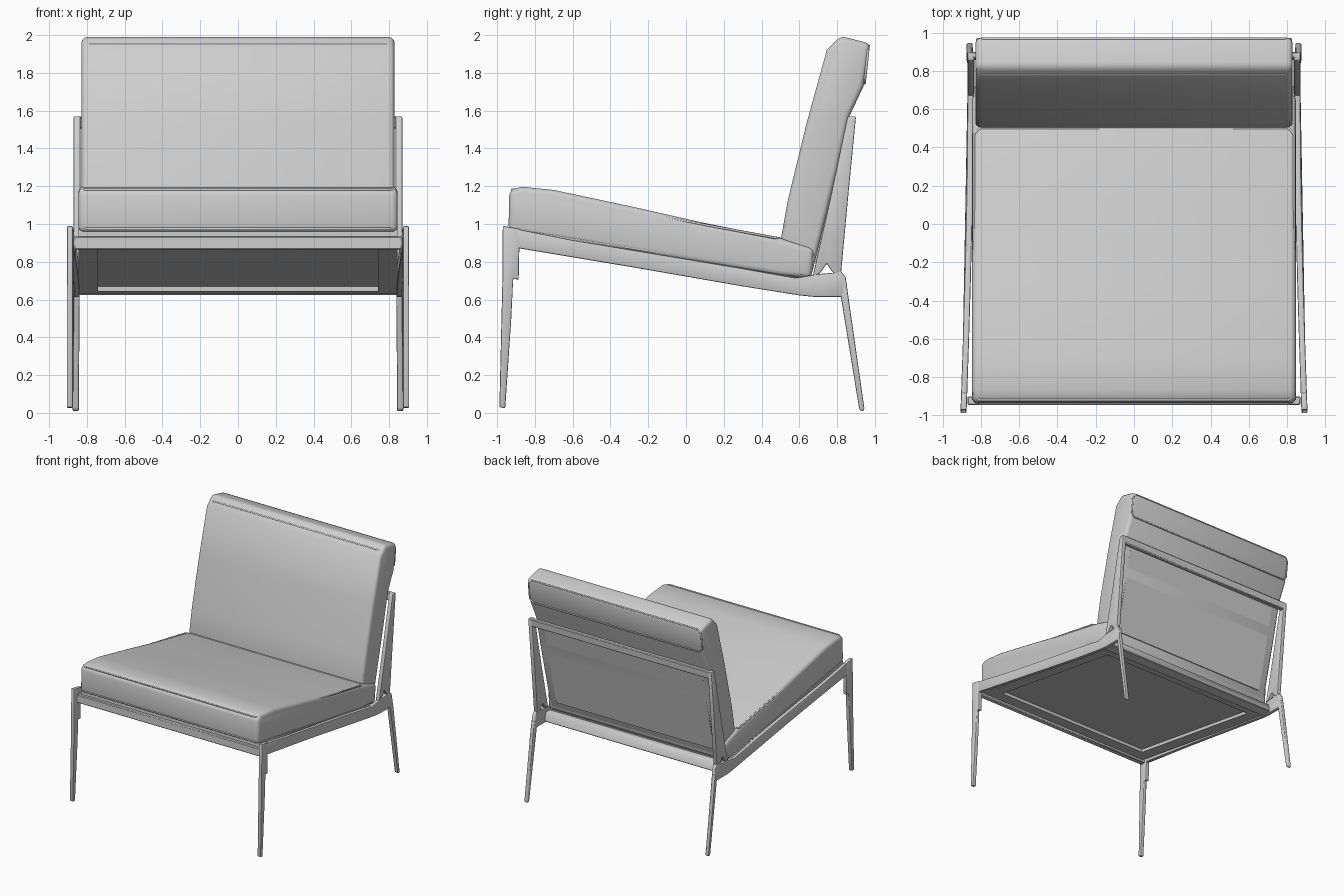
import bpy, bmesh, math
from mathutils import Vector

cube = bpy.data.objects.get("Cube")
if cube:
    bpy.data.objects.remove(cube, do_unlink=True)

grey = bpy.data.materials.new("light_grey")
grey.use_nodes = True
grey.diffuse_color = (0.62, 0.62, 0.62, 1)
grey.node_tree.nodes["Principled BSDF"].inputs["Base Color"].default_value = grey.diffuse_color


def finish(obj):
    """Give an object the material and smooth shading with sharp edges."""
    obj.data.materials.append(grey)
    bpy.ops.object.select_all(action='DESELECT')
    obj.select_set(True)
    bpy.context.view_layer.objects.active = obj
    bpy.ops.object.shade_smooth_by_angle(angle=math.radians(40))


def prism(name, profile, x0, x1, bevel=0.006, segments=1, shape=None):
    """Extrude a (y, z) side profile from x0 to x1 and round its edges."""
    bm = bmesh.new()
    face = bm.faces.new([bm.verts.new((x0, y, z)) for y, z in profile])
    out = bmesh.ops.extrude_face_region(bm, geom=[face])
    for v in out["geom"]:
        if isinstance(v, bmesh.types.BMVert):
            v.co.x = x1
    bmesh.ops.recalc_face_normals(bm, faces=bm.faces)
    if bevel:
        edges = [e for e in bm.edges if e.calc_face_angle(0) > math.radians(35)]
        bmesh.ops.bevel(bm, geom=edges, offset=bevel, segments=segments,
                        profile=0.5, affect='EDGES', clamp_overlap=True)
    if shape:
        for v in bm.verts:
            v.co = shape(v.co)
        bmesh.ops.recalc_face_normals(bm, faces=bm.faces)
    mesh = bpy.data.meshes.new(name)
    bm.to_mesh(mesh)
    bm.free()
    obj = bpy.data.objects.new(name, mesh)
    bpy.context.collection.objects.link(obj)
    finish(obj)
    return obj


def piping(name, start, end, half):
    """Thin seam cord around a rectangle between two (y, z) edges."""
    curve = bpy.data.curves.new(name, 'CURVE')
    curve.dimensions = '3D'
    curve.bevel_depth = 0.007
    curve.bevel_resolution = 2
    a, b = [Vector((0, *p)) for p in (start, end)]
    side, along = Vector((half, 0, 0)), (b - a).normalized() * 0.03
    cut = Vector((0.03, 0, 0))
    pts = [a - side + along, a - side + cut, a + side - cut, a + side + along,
           b + side - along, b + side - cut, b - side + cut, b - side - along]
    spline = curve.splines.new('POLY')
    spline.points.add(len(pts) - 1)
    for p, co in zip(spline.points, pts):
        p.co = (*co, 1)
    spline.use_cyclic_u = True
    obj = bpy.data.objects.new(name, curve)
    bpy.context.collection.objects.link(obj)
    curve.materials.append(grey)


# Cushions
prism("seat_cushion",
      [(-0.94, 0.96), (-0.935, 1.18), (-0.87, 1.197), (-0.7, 1.18), (-0.3, 1.095),
       (0.1, 1.005), (0.5, 0.925), (0.68, 0.87), (0.665, 0.71), (0.5, 0.725),
       (0, 0.805), (-0.5, 0.89)], -0.845, 0.845, 0.03, 3)
prism("back_cushion",
      [(0.5, 0.91), (0.54, 1.13), (0.64, 1.54), (0.745, 1.92), (0.82, 1.995),
       (0.975, 1.955), (0.96, 1.83), (0.94, 1.73), (0.865, 1.57), (0.8, 1.28),
       (0.665, 0.73), (0.6, 0.86)], -0.828, 0.828, 0.028, 3)
prism("back_inner_panel",
      [(0.842, 1.50), (0.85, 1.50), (0.69, 0.80), (0.682, 0.80)], -0.75, 0.75, 0)

piping("seat_top_piping", (-0.92, 1.182), (0.5, 0.922), 0.836)
piping("seat_bottom_piping", (-0.935, 0.975), (0.655, 0.722), 0.836)
piping("back_front_piping", (0.52, 0.95), (0.785, 1.955), 0.818)
piping("back_rear_piping", (0.945, 1.745), (0.967, 1.945), 0.818)


# Side frames, bowed outward toward the front
def bow(sign):
    def shape(co):
        t = max(0, (0.5 - co.y) / 1.47)
        x = co.x + 0.036 * t ** 1.5
        if co.y > 0.8 and co.z < 0.6:
            x += 0.005
        return Vector((x * sign, co.y, co.z))
    return shape


side_parts = {
    "front_leg": [(-0.97, 0.99), (-0.972, 0.7), (-0.988, 0.03), (-0.957, 0.025),
                  (-0.925, 0.5), (-0.915, 0.71), (-0.886, 0.705), (-0.88, 0.975)],
    "side_rail": [(-0.9, 0.975), (-0.9, 0.874), (-0.6, 0.824), (-0.3, 0.774),
                  (0, 0.722), (0.3, 0.67), (0.6, 0.622), (0.68, 0.614), (0.825, 0.614),
                  (0.855, 0.68), (0.82, 0.755), (0.78, 0.742), (0.7, 0.735),
                  (0.58, 0.715), (0.3, 0.765), (0, 0.815), (-0.3, 0.865), (-0.6, 0.915)],
    "rear_leg": [(0.825, 0.745), (0.845, 0.72), (0.862, 0.6), (0.945, 0.02),
                 (0.935, 0.006), (0.917, 0.02), (0.82, 0.615), (0.79, 0.7)],
    "back_post": [(0.855, 1.57), (0.9, 1.57), (0.86, 1.16), (0.82, 0.73),
                  (0.78, 0.74), (0.745, 0.79), (0.71, 0.74), (0.67, 0.72), (0.76, 1.12)],
}
for side, sign in (("left", 1), ("right", -1)):
    for part, profile in side_parts.items():
        inner, outer = (0.834, 0.87) if part == "back_post" else (0.838, 0.87)
        prism(f"{side}_{part}", profile, inner, outer, 0.007, 2, bow(sign))

# Cross rails
prism("front_rail", [(-0.945, 0.865), (-0.945, 0.935), (-0.9, 0.935), (-0.9, 0.865)],
      -0.87, 0.87)
prism("rear_rail", [(0.62, 0.625), (0.62, 0.70), (0.7, 0.70), (0.72, 0.625)],
      -0.85, 0.85)
prism("back_top_rail", [(0.857, 1.505), (0.865, 1.57), (0.9, 1.57), (0.893, 1.505)],
      -0.865, 0.865)


# Underside: sloped board with a raised border
def slab(name, y0, y1, low, high, x0, x1):
    slope = lambda y: 0.875 - 0.168 * (y + 0.88)
    prism(name, [(y0, slope(y0) + low), (y1, slope(y1) + low),
                 (y1, slope(y1) + high), (y0, slope(y0) + high)], x0, x1, 0)


slab("seat_board", -0.92, 0.65, 0.035, 0.09, -0.845, 0.845)
slab("front_border", -0.92, -0.78, 0.008, 0.04, -0.845, 0.845)
slab("rear_border", 0.55, 0.65, 0.008, 0.04, -0.845, 0.845)
for side, sign in (("left", 1), ("right", -1)):
    slab(f"{side}_border", -0.78, 0.55, 0.008, 0.04, sign * 0.74, sign * 0.845)
